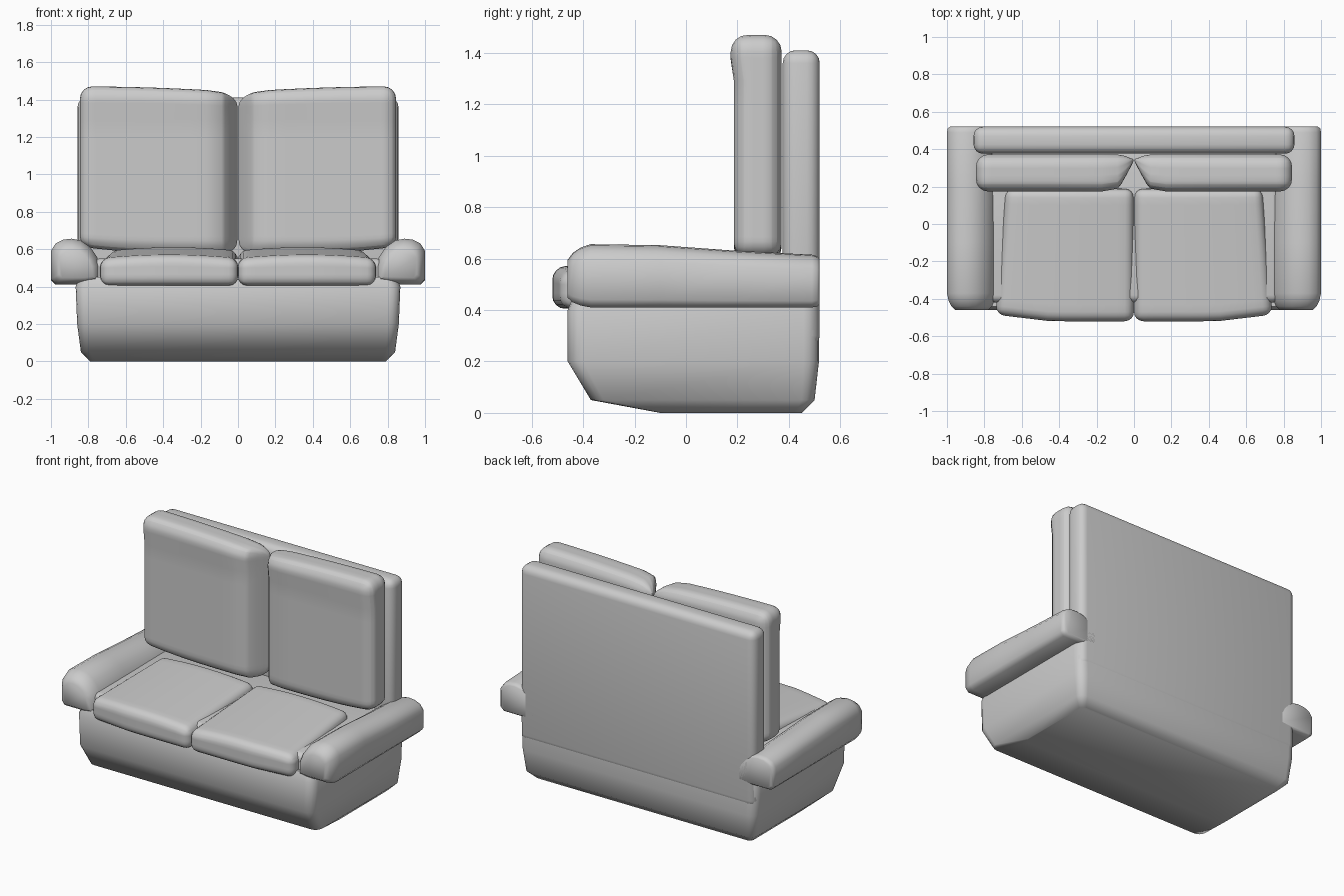
import bpy, bmesh, math
from mathutils import Vector

if "Cube" in bpy.data.objects:
    bpy.data.objects.remove(bpy.data.objects["Cube"])


def finish(name, bm, mirror=False):
    bmesh.ops.recalc_face_normals(bm, faces=bm.faces)
    me = bpy.data.meshes.new(name)
    bm.to_mesh(me)
    bm.free()
    ob = bpy.data.objects.new(name, me)
    bpy.context.collection.objects.link(ob)
    bpy.context.view_layer.objects.active = ob
    ob.select_set(True)
    bpy.ops.object.shade_smooth_by_angle(angle=math.radians(50))
    ob.select_set(False)
    if mirror:
        mod = ob.modifiers.new("Mirror", 'MIRROR')
        mod.use_mirror_merge = False
    return ob


def soft_box(name, lo, hi, radius, shape=None, cuts=0, mirror=False):
    """Rounded box, optionally sliced and reshaped by a function of its points."""
    bm = bmesh.new()
    bmesh.ops.create_cube(bm, size=1)
    for v in bm.verts:
        v.co = Vector([l + (c + 0.5) * (h - l) for l, h, c in zip(lo, hi, v.co)])
    bmesh.ops.bevel(bm, geom=bm.edges[:], offset=radius, segments=4,
                    profile=0.5, affect='EDGES')
    for axis in range(3):
        n = Vector((0, 0, 0))
        n[axis] = 1
        for i in range(1, cuts + 1):
            p = Vector(lo)
            p[axis] += (hi[axis] - lo[axis]) * i / (cuts + 1)
            bmesh.ops.bisect_plane(bm, geom=bm.verts[:] + bm.edges[:] + bm.faces[:],
                                   plane_co=p, plane_no=n)
    if shape:
        for v in bm.verts:
            v.co = shape(*v.co)
    return finish(name, bm, mirror)


def loft(name, rings, mirror=False):
    """Skin closed rings of equal point count and cap both ends."""
    bm = bmesh.new()
    rows = [[bm.verts.new(p) for p in ring] for ring in rings]
    n = len(rows[0])
    for a, b in zip(rows, rows[1:]):
        for i in range(n):
            j = (i + 1) % n
            bm.faces.new((a[i], a[j], b[j], b[i]))
    bm.faces.new(rows[0])
    bm.faces.new(rows[-1])
    return finish(name, bm, mirror)


def rounded_rect(z, hx, y0, y1, r):
    pts = []
    corners = [(hx - r, y1 - r), (-hx + r, y1 - r), (-hx + r, y0 + r), (hx - r, y0 + r)]
    for k, (cx, cy) in enumerate(corners):
        for i in range(5):
            a = math.pi / 2 * (k + i / 4)
            pts.append((cx + r * math.cos(a), cy + r * math.sin(a), z))
    return pts


# Base, tucked in towards the floor: z, half width, front, back, corner radius
loft("base", [rounded_rect(*lv) for lv in (
    (0.0, 0.79, -0.10, 0.45, 0.03), (0.05, 0.84, -0.37, 0.50, 0.05),
    (0.20, 0.86, -0.46, 0.517, 0.06), (0.40, 0.868, -0.46, 0.517, 0.06),
    (0.45, 0.85, -0.44, 0.51, 0.06))])

# Seat deck under the cushions
soft_box("seat_deck", (-0.78, -0.42, 0.3), (0.78, 0.45, 0.55), 0.04)

# Backrest panel
soft_box("backrest", (-0.858, 0.376, 0.25), (0.858, 0.52, 1.41), 0.05)

# Rolled arms
ARM = [(0.80, 0.41), (0.975, 0.41), (1.0, 0.44), (1.0, 0.59), (0.975, 0.63),
       (0.935, 0.65), (0.89, 0.655), (0.84, 0.645), (0.79, 0.61), (0.755, 0.56),
       (0.735, 0.51), (0.735, 0.42)]


def arm_ring(y, scale, top):
    cx, cz = 0.87, 0.52
    ring = []
    for x, z in ARM:
        z = 0.41 + (z - 0.41) * (top - 0.41) / 0.245
        ring.append((cx + (x - cx) * scale, y, cz + (z - cz) * scale))
    return ring


loft("arm", [arm_ring(*a) for a in (
    (-0.46, 0.66, 0.635), (-0.44, 0.82, 0.645), (-0.41, 0.93, 0.652),
    (-0.37, 1.0, 0.656), (-0.10, 1.0, 0.652), (0.20, 1.0, 0.63),
    (0.49, 1.0, 0.615), (0.51, 0.97, 0.612), (0.52, 0.88, 0.61))], mirror=True)


# Seat cushions: rising to the rear, narrower there, dipping at the seam
def seat_shape(x, y, z):
    t = (y + 0.515) / 0.70
    u = x / 0.74
    if z > 0.48:
        k = min(1, (z - 0.48) / 0.06)
        z += k * (0.045 * t - 0.02 * (2 * u - 1) ** 2)
    y += 0.035 * max(0, u - 0.6) / 0.4 * (1 - t)
    return Vector((x * (1 - 0.07 * t), y, z))


soft_box("seat_cushion", (0.0, -0.52, 0.405), (0.74, 0.19, 0.568), 0.05,
         seat_shape, cuts=7, mirror=True)


# Back cushions: thinning to the rear at the centre seam
def back_shape(x, y, z):
    u = x / 0.845
    k = max(0, 1 - x / 0.11)
    y += (0.355 - y) * 0.85 * k ** 1.5
    if z > 1.3:
        z -= (z - 1.3) / 0.17 * (0.03 * (1 - u) ** 2 + 0.03 * k)
    if z < 0.75:
        z += (0.75 - z) / 0.17 * 0.035 * u ** 4
    if z > 1.35 and y < 0.25:
        y -= 0.012 * (1 - k)
    return Vector((x, y, z))


soft_box("back_cushion", (0.004, 0.186, 0.58), (0.845, 0.372, 1.47), 0.065,
         back_shape, cuts=9, mirror=True)
